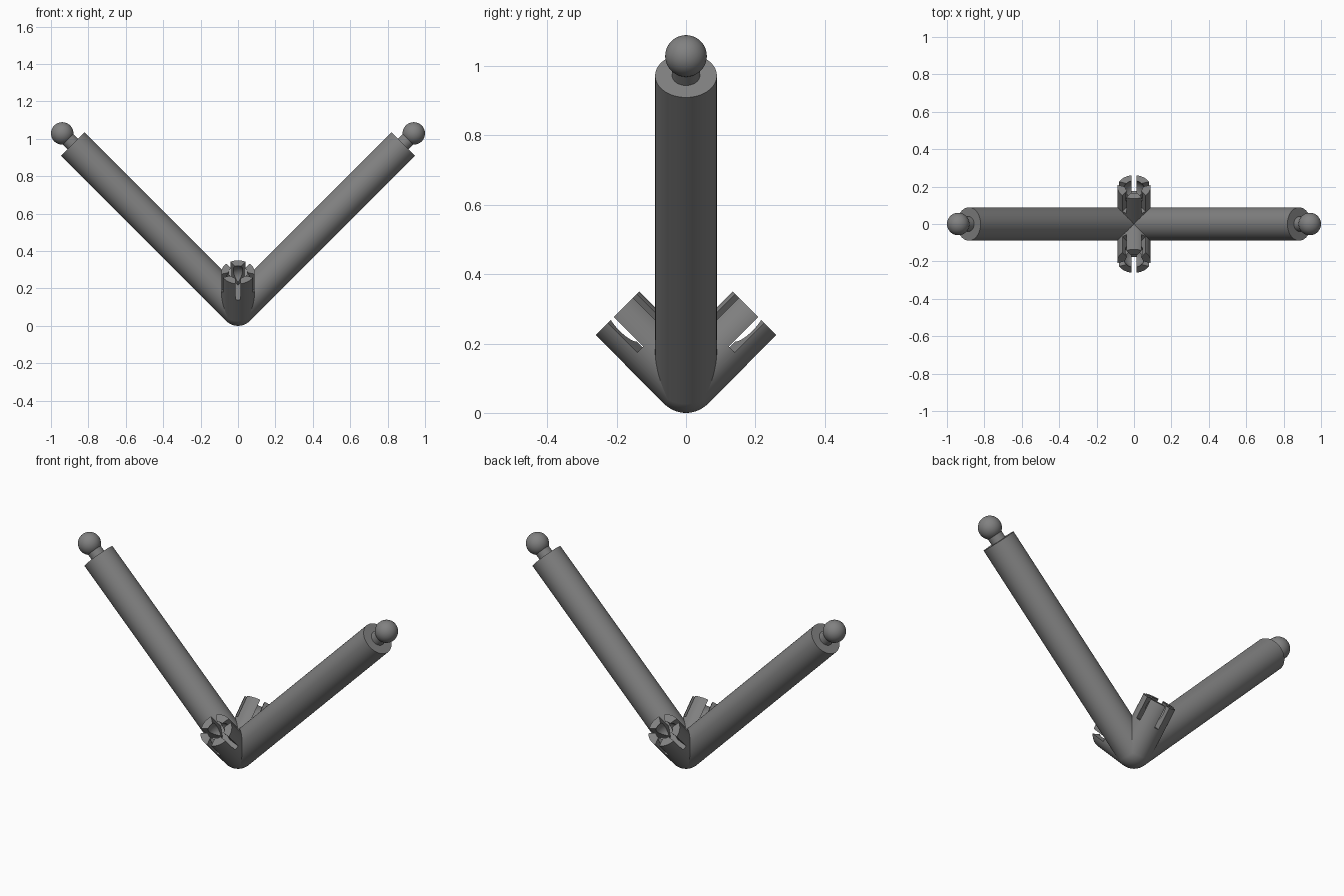
import bpy, bmesh, math
from mathutils import Matrix

if "Cube" in bpy.data.objects:
    bpy.data.objects.remove(bpy.data.objects["Cube"])

R = 0.089                       # tube radius
HUB = Matrix.Translation((0, 0, R))
TILT = Matrix.Rotation(math.radians(45), 4, 'X')

grey = bpy.data.materials.new("mid grey")
grey.diffuse_color = (0.22, 0.22, 0.22, 1)
grey.use_nodes = True
grey.node_tree.nodes["Principled BSDF"].inputs["Base Color"].default_value = grey.diffuse_color


def make(name, bm):
    bmesh.ops.recalc_face_normals(bm, faces=bm.faces)
    me = bpy.data.meshes.new(name)
    bm.to_mesh(me)
    bm.free()
    me.materials.append(grey)
    ob = bpy.data.objects.new(name, me)
    bpy.context.collection.objects.link(ob)
    return ob


def activate(ob):
    bpy.ops.object.select_all(action='DESELECT')
    ob.select_set(True)
    bpy.context.view_layer.objects.active = ob


def smooth(ob):
    activate(ob)
    bpy.ops.object.shade_smooth_by_angle(angle=math.radians(30))


def lathe(name, profile, steps=64):
    """Spin a (radius, height) profile around z."""
    bm = bmesh.new()
    vs = [bm.verts.new((r, 0, z)) for r, z in profile]
    es = [bm.edges.new(p) for p in zip(vs, vs[1:])]
    bmesh.ops.spin(bm, geom=vs + es, axis=(0, 0, 1), cent=(0, 0, 0),
                   angle=2 * math.pi, steps=steps)
    bmesh.ops.remove_doubles(bm, verts=bm.verts, dist=1e-5)
    return make(name, bm)


def arc(r, centre, a0, a1, n):
    """Profile arc, angles measured up from the bottom pole."""
    return [(max(0, r * math.sin(a)), centre - r * math.cos(a))
            for a in (a0 + (a1 - a0) * i / n for i in range(n + 1))]


# rounded hub where the tubes meet
hub = lathe("hub", arc(R, 0, 0, math.pi, 32))
hub.matrix_world = HUB
smooth(hub)

# long arms, each ending in a neck and ball
ARM, BALL, BALL_R, NECK = 1.249, 1.329, 0.06, 0.04
arm_profile = [(0, 0), (R, 0), (R, ARM), (NECK, ARM)] + \
    arc(BALL_R, BALL, math.asin(NECK / BALL_R), math.pi, 28)
for name, turn in (("right_arm", 90), ("left_arm", -90)):
    arm = lathe(name, arm_profile)
    arm.matrix_world = HUB @ Matrix.Rotation(math.radians(turn), 4, 'Z') @ TILT
    smooth(arm)

# short sockets: round hollow, then five slots splitting the rim into fingers
END, HOLLOW, HOLLOW_R, SLOT_END, SLOT_W = 0.28, 0.24, 0.062, 0.16, 0.026
lip = math.pi - math.acos((END - HOLLOW) / HOLLOW_R)
socket_profile = [(0, 0), (R, 0), (R, END)] + arc(HOLLOW_R, HOLLOW, lip, 0, 24)

bm = bmesh.new()
for i in range(5):
    m = Matrix.Rotation(math.radians(72 * i), 4, 'Z') @ \
        Matrix.Translation((0, -0.075, SLOT_END + 0.1)) @ \
        Matrix.Diagonal((SLOT_W, 0.15, 0.2, 1))
    bmesh.ops.create_cube(bm, size=1, matrix=m)
slots = make("slot_cutter", bm)
slots.hide_render = True

for name, turn in (("front_socket", 0), ("back_socket", 180)):
    socket = lathe(name, socket_profile)
    activate(socket)
    cut = socket.modifiers.new("slots", 'BOOLEAN')
    cut.operation = 'DIFFERENCE'
    cut.solver = 'EXACT'
    cut.use_self = True
    cut.object = slots
    bpy.ops.object.modifier_apply(modifier=cut.name)
    socket.matrix_world = HUB @ Matrix.Rotation(math.radians(turn), 4, 'Z') @ TILT
    smooth(socket)

bpy.data.objects.remove(slots)
